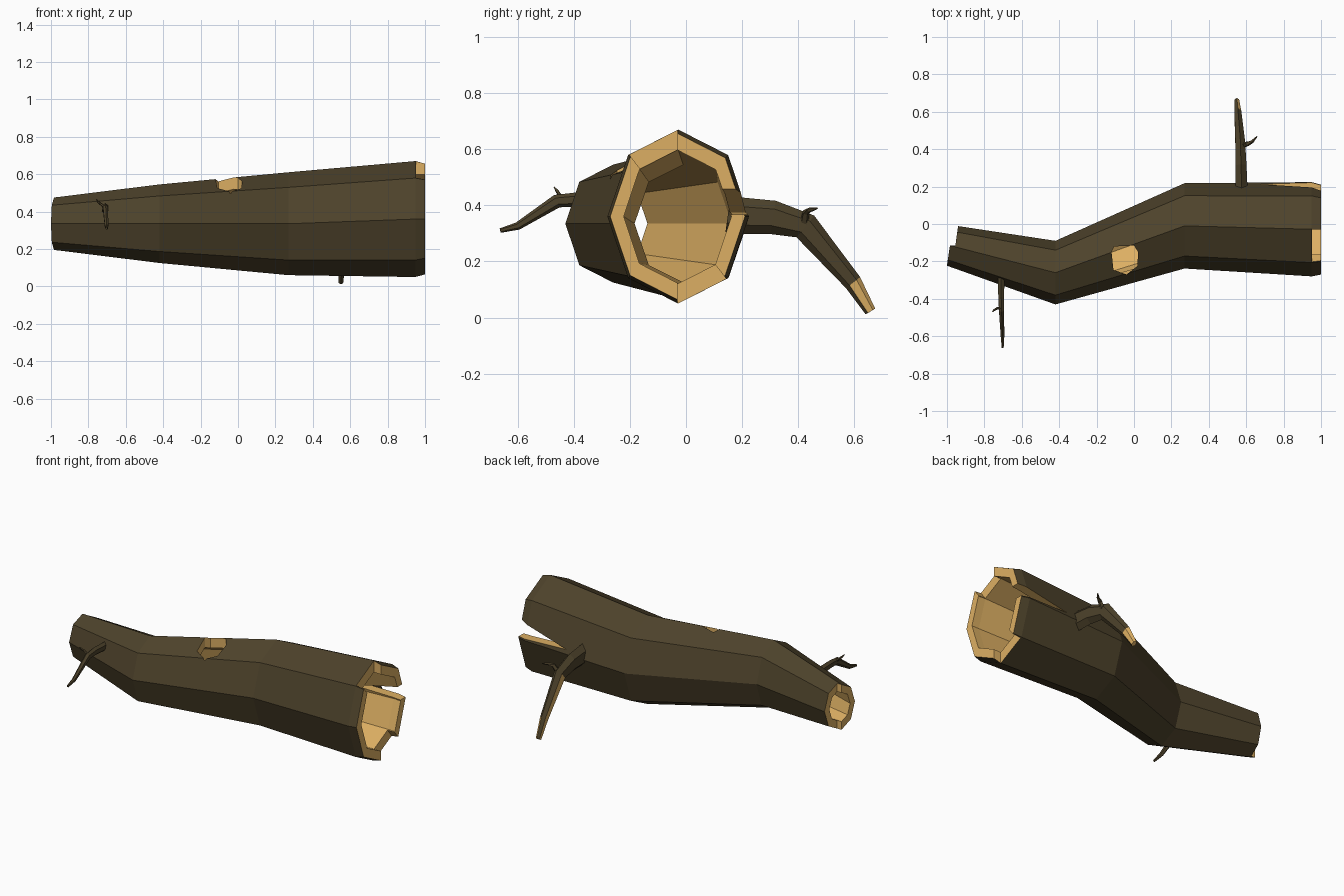
import bpy, bmesh, math
from mathutils import Vector

if "Cube" in bpy.data.objects:
    bpy.data.objects.remove(bpy.data.objects["Cube"])


def material(name, color):
    m = bpy.data.materials.new(name)
    m.diffuse_color = color
    m.use_nodes = True
    m.node_tree.nodes["Principled BSDF"].inputs["Base Color"].default_value = m.diffuse_color
    return m


bark = material("bark", (0.075, 0.055, 0.024, 1))
wood = material("bare_wood", (0.72, 0.43, 0.125, 1))


def finish(bm, name):
    bmesh.ops.recalc_face_normals(bm, faces=bm.faces)
    me = bpy.data.meshes.new(name)
    bm.to_mesh(me)
    bm.free()
    me.materials.append(bark)
    me.materials.append(wood)
    ob = bpy.data.objects.new(name, me)
    bpy.context.collection.objects.link(ob)
    return ob


def bridge(bm, a, b, mat):
    n = len(a)
    for i in range(n):
        f = bm.faces.new((a[i], a[(i + 1) % n], b[(i + 1) % n], b[i]))
        f.material_index = mat


def prism(bm, points, offset):
    """Closed prism used for cutting; its faces leave bare wood."""
    a = [bm.verts.new(p) for p in points]
    b = [bm.verts.new(Vector(p) + Vector(offset)) for p in points]
    bridge(bm, a, b, 1)
    for loop in (a, b):
        bm.faces.new(loop).material_index = 1


# Hollow octagonal log: x, y, z, half width, half height, slant, bore ratio
stations = [
    (-0.984, -0.115, 0.335, 0.108, 0.14, 0.15, 0.64),
    (-0.42, -0.26, 0.335, 0.17, 0.21, 0.0, 0.72),
    (0.27, -0.01, 0.335, 0.228, 0.275, 0.0, 0.76),
    (0.95, -0.028, 0.36, 0.252, 0.31, 0.0, 0.77),
    (1.0, -0.03, 0.36, 0.24, 0.296, 0.0, 0.80),
]
bm = bmesh.new()


def log_ring(s, inner):
    x, y, z, ry, rz, slant, bore = s
    k = bore if inner else 1
    ring = []
    for i in range(8):
        a = i * math.pi / 4
        dy, dz = k * ry * math.cos(a), k * rz * math.sin(a)
        ring.append(bm.verts.new((x + slant * dy, y + dy, z + dz)))
    return ring


outer = [log_ring(s, False) for s in stations]
inner = [log_ring(s, True) for s in stations]
for i in range(len(stations) - 1):
    bridge(bm, outer[i], outer[i + 1], 0)
    bridge(bm, inner[i], inner[i + 1], 1)
for i in (0, -1):
    bridge(bm, outer[i], inner[i], 1)
log = finish(bm, "hollow_log")

# Cutters: broken end segments, side crack, stepped narrow end, knothole
bm = bmesh.new()
for start in (90, 270):
    pts = [(0.951, -0.03, 0.36)]
    for d in (start, start + 45):
        a = math.radians(d)
        pts.append((0.951, -0.03 + 0.36 * math.cos(a), 0.36 + 0.46 * math.sin(a)))
    prism(bm, pts, (0.15, 0, 0))
prism(bm, [(0.67, 0.08, 0.375), (1.07, 0.08, 0.365), (1.07, 0.08, 0.475)], (0, 0.3, 0))
prism(bm, [(-1.1, -0.115, 0.1), (-0.955, -0.115, 0.1), (-0.935, 0.03, 0.1),
           (-1.1, 0.03, 0.1)], (0, 0, 0.5))
prism(bm, [(-0.12, -0.15, 0.4), (-0.105, -0.12, 0.4), (0.0, -0.115, 0.4), (0.022, -0.15, 0.4),
           (0.018, -0.225, 0.4), (-0.04, -0.27, 0.4), (-0.11, -0.245, 0.4)], (0, 0, 0.3))
cutter = finish(bm, "log_cutter")
cutter.hide_render = True
cutter.hide_set(True)
mod = log.modifiers.new("breaks", "BOOLEAN")
mod.operation = "DIFFERENCE"
mod.solver = "EXACT"
mod.object = cutter


def branch(name, path, sides=6, broken=False):
    """Faceted tapering limb; path rows are x, y, z, half width, half height."""
    bm = bmesh.new()
    pts = [Vector(p[:3]) for p in path]
    rings = []
    for i, p in enumerate(path):
        t = (pts[min(i + 1, len(pts) - 1)] - pts[max(i - 1, 0)]).normalized()
        u = Vector((1, 0, 0))
        u = (u - t * t.dot(u)).normalized()
        v = u.cross(t)
        if v.z < 0:
            v = -v
        ring = []
        for k in range(sides):
            a = 2 * math.pi * (k + 0.5) / sides
            ring.append(bm.verts.new(pts[i] + u * p[3] * math.cos(a) + v * p[4] * math.sin(a)))
        rings.append(ring)
    for a, b in zip(rings, rings[1:]):
        bridge(bm, a, b, 0)
    bm.faces.new(rings[0])
    bm.faces.new(rings[-1]).material_index = 1 if broken else 0
    if broken:
        # Splintered strip of bare wood near the tip
        bm.faces.ensure_lookup_table()
        last = sides * (len(rings) - 2)
        bm.faces[last - sides + 2].material_index = 1
        for k in (0, 2, 5):
            bm.faces[last + k].material_index = 1
    return finish(bm, name)


# Large limb on the back and small limb on the front, each with a twig
branch("back_branch", [
    (0.575, 0.15, 0.37, 0.037, 0.065), (0.575, 0.205, 0.362, 0.036, 0.065),
    (0.572, 0.31, 0.357, 0.034, 0.06), (0.568, 0.425, 0.325, 0.03, 0.05),
    (0.555, 0.595, 0.125, 0.021, 0.032), (0.55, 0.657, 0.022, 0.014, 0.02)], broken=True)
branch("back_twig", [
    (0.58, 0.42, 0.335, 0.016, 0.016), (0.606, 0.428, 0.375, 0.013, 0.013),
    (0.632, 0.44, 0.383, 0.009, 0.009), (0.658, 0.468, 0.39, 0.003, 0.003)], sides=5)
branch("front_branch", [
    (-0.71, -0.28, 0.415, 0.02, 0.028), (-0.71, -0.39, 0.42, 0.018, 0.026),
    (-0.708, -0.46, 0.415, 0.016, 0.024), (-0.703, -0.6, 0.326, 0.011, 0.014),
    (-0.702, -0.662, 0.31, 0.006, 0.008)])
branch("front_twig", [
    (-0.71, -0.45, 0.42, 0.009, 0.009), (-0.733, -0.452, 0.44, 0.007, 0.007),
    (-0.748, -0.46, 0.452, 0.006, 0.006), (-0.757, -0.47, 0.465, 0.002, 0.002)], sides=5)
